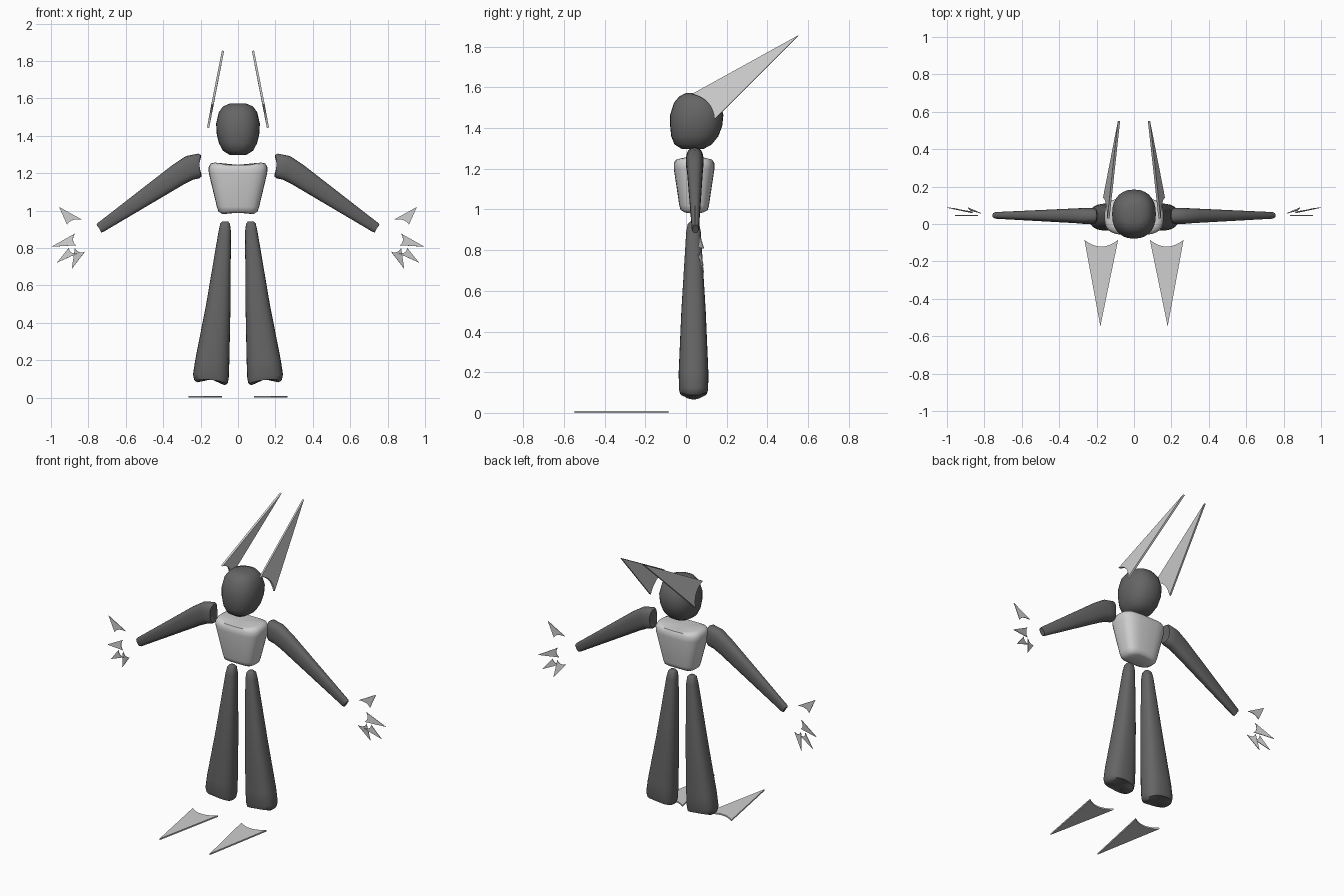
import bpy, bmesh, math
from mathutils import Vector

cube = bpy.data.objects.get("Cube")
if cube:
    bpy.data.objects.remove(cube, do_unlink=True)


def material(name, value):
    m = bpy.data.materials.new(name)
    m.use_nodes = True
    m.diffuse_color = (value, value, value, 1)
    m.node_tree.nodes["Principled BSDF"].inputs["Base Color"].default_value = (value, value, value, 1)
    return m


DARK = material("dark grey", 0.13)
LIGHT = material("light grey", 0.62)


def finish(name, bm, mat, smooth):
    bmesh.ops.recalc_face_normals(bm, faces=bm.faces)
    me = bpy.data.meshes.new(name)
    bm.to_mesh(me)
    bm.free()
    me.materials.append(mat)
    ob = bpy.data.objects.new(name, me)
    bpy.context.collection.objects.link(ob)
    if smooth:
        bpy.ops.object.select_all(action='DESELECT')
        ob.select_set(True)
        bpy.context.view_layer.objects.active = ob
        bpy.ops.object.shade_smooth_by_angle(angle=math.radians(50))


def loft(name, mat, sections, power=2.5, side=1, n=28):
    """Skin rounded sections: (x, y, z, tilt, half width, half depth, arch)."""
    bm = bmesh.new()
    rings = []
    for x, y, z, tilt, a, b, arch in sections:
        t = math.radians(tilt)
        across = Vector((math.cos(t), 0, math.sin(t)))
        along = Vector((math.sin(t), 0, -math.cos(t)))
        ring = []
        for i in range(n):
            c, s = math.cos(math.tau * i / n), math.sin(math.tau * i / n)
            u = math.copysign(abs(c) ** (2 / power), c)
            v = math.copysign(abs(s) ** (2 / power), s)
            p = Vector((x, y, z)) + across * a * u + along * arch * (1 - u * u)
            p.y += b * v
            p.x *= side
            ring.append(bm.verts.new(p))
        rings.append(ring)
    for r, q in zip(rings, rings[1:]):
        for i in range(n):
            j = (i + 1) % n
            bm.faces.new((r[i], r[j], q[j], q[i]))
    # Fan caps whose centres follow the arch of the end ring
    for ring, sec in ((rings[0], sections[0]), (rings[-1], sections[-1])):
        t = math.radians(sec[3])
        mid = Vector(sec[:3]) + Vector((math.sin(t), 0, -math.cos(t))) * sec[6]
        mid.x *= side
        centre = bm.verts.new(mid)
        for i in range(n):
            bm.faces.new((ring[i], ring[(i + 1) % n], centre))
    finish(name, bm, mat, True)


def spike(name, p, q, tip, notch, thick, side=1):
    """Flat pointed plate with a curved notch in its base edge."""
    p, q, tip = Vector(p), Vector(q), Vector(tip)
    inward = (tip - (p + q) / 2).normalized()
    pts = [tip]
    for i in range(9):
        k = i / 8
        pts.append(p.lerp(q, k) + inward * notch * 4 * k * (1 - k))
    normal = (p - tip).cross(q - tip).normalized() * thick / 2
    bm = bmesh.new()
    layers = []
    for sign in (1, -1):
        ring = []
        for pt in pts:
            co = pt + normal * sign
            ring.append(bm.verts.new((co.x * side, co.y, co.z)))
        layers.append(ring)
        for i in range(1, len(pts) - 1):
            bm.faces.new((ring[0], ring[i], ring[i + 1]))
    top, low = layers
    for i in range(len(pts)):
        j = (i + 1) % len(pts)
        bm.faces.new((top[i], top[j], low[j], low[i]))
    finish(name, bm, LIGHT, False)


# Head
loft("head", DARK, [
    (0, .05, 1.572, 0, .045, .05, 0),
    (0, .053, 1.557, 0, .08, .085, 0),
    (0, .053, 1.525, 0, .103, .112, 0),
    (0, .053, 1.465, 0, .117, .131, 0),
    (0, .05, 1.41, 0, .114, .128, 0),
    (0, .043, 1.36, 0, .102, .116, 0),
    (0, .035, 1.32, 0, .08, .092, 0),
    (0, .033, 1.298, 0, .045, .055, 0)], power=2.3)

# Torso
loft("torso", LIGHT, [
    (0, .04, 1.257, 0, .125, .07, .012),
    (0, .04, 1.252, 0, .146, .09, .009),
    (0, .04, 1.23, 0, .158, .1, .003),
    (0, .04, 1.2, 0, .156, .1, 0),
    (0, .04, 1.02, 0, .113, .073, 0),
    (0, .04, .995, 0, .105, .067, -.002),
    (0, .04, .981, 0, .082, .05, -.008)], power=3.2)

for label, side in (("left", 1), ("right", -1)):
    # Arm
    loft(label + "_arm", DARK, [
        (.197, .043, 1.24, 88, .045, .026, .012),
        (.197, .043, 1.24, 88, .058, .038, .008),
        (.21, .043, 1.239, 87, .066, .043, .003),
        (.26, .043, 1.228, 74, .066, .043, 0),
        (.32, .044, 1.192, 58, .06, .039, 0),
        (.735, .046, .91, 58, .028, .018, 0),
        (.744, .046, .904, 58, .024, .015, -.002)], side=side)
    # Leg
    loft(label + "_leg", DARK, [
        (.069, .037, .942, 0, .016, .016, 0),
        (.069, .037, .93, 0, .026, .028, 0),
        (.071, .037, .89, 0, .033, .036, 0),
        (.105, .037, .5, 1, .065, .06, 0),
        (.137, .037, .2, 4, .091, .073, 0),
        (.145, .037, .115, 6, .096, .072, 0),
        (.145, .037, .085, 6, .09, .066, -.01),
        (.145, .037, .074, 6, .074, .052, -.024)], side=side)
    # Foot plate
    spike(label + "_foot", (.265, -.085, .005), (.085, -.085, .005),
          (.18, -.547, .005), .036, .009, side)
    # Swept ear
    spike(label + "_ear", (.137, .03, 1.567), (.16, .14, 1.443),
          (.08, .552, 1.855), .03, .012, side)
    # Thumb and finger claws
    spike(label + "_thumb_claw", (.834, .045, .952), (.914, .045, .925),
          (.957, .045, 1.02), .015, .004, side)
    fingers = [((.872, .066, .877), (.866, .06, .815), (.997, .088, .807)),
               ((.904, .07, .802), (.861, .06, .77), (.968, .085, .722)),
               ((.872, .07, .80), (.818, .057, .781), (.888, .087, .69))]
    for i, (p, q, tip) in enumerate(fingers):
        spike(f"{label}_finger_claw_{i + 1}", p, q, tip, .014, .004, side)
